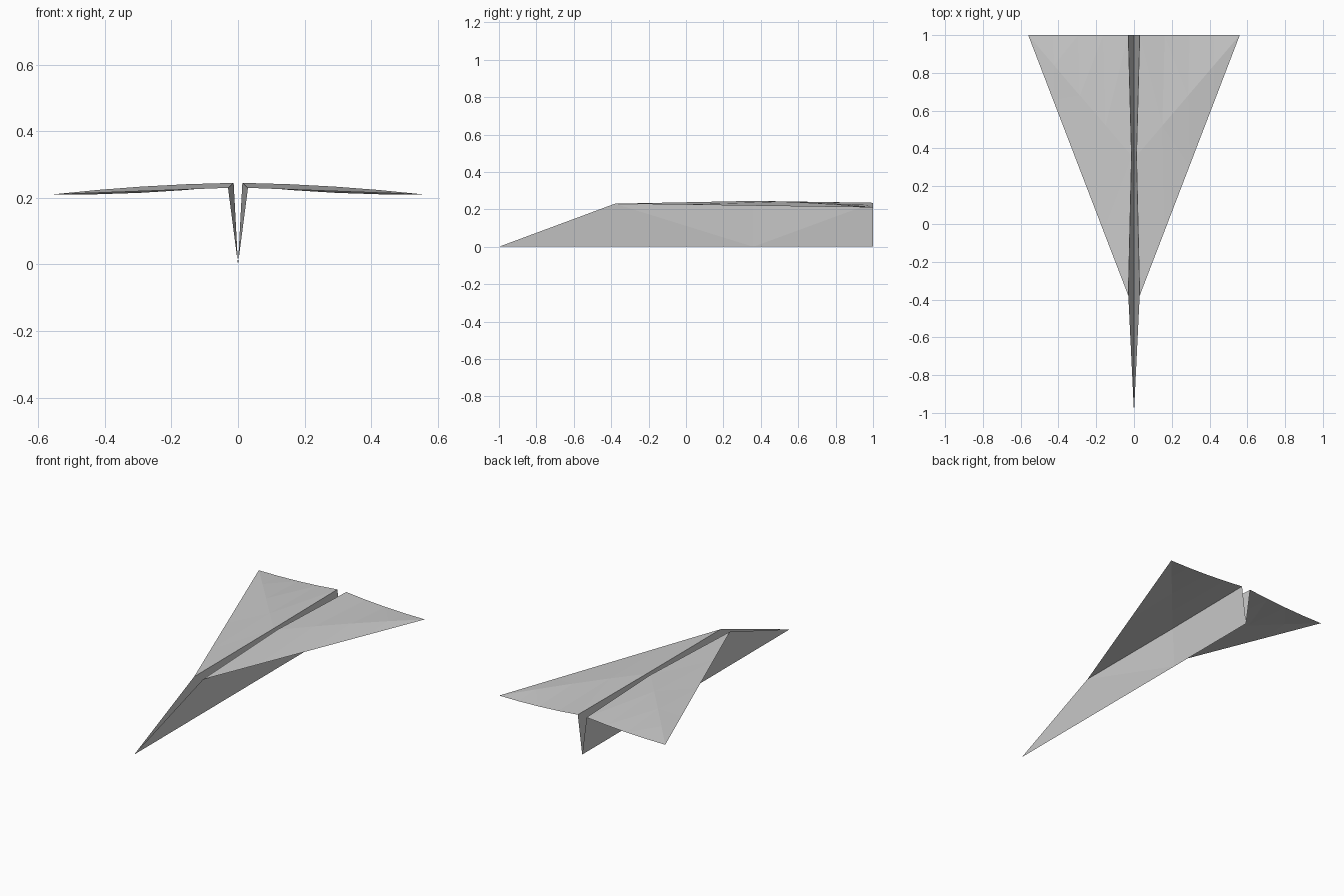
import bpy
import bmesh
from mathutils import Vector

cube = bpy.data.objects.get("Cube")
if cube:
    bpy.data.objects.remove(cube, do_unlink=True)

paper = bpy.data.materials.new("grey_paper")
paper.use_nodes = True
colour = (0.6, 0.6, 0.6, 1)
paper.diffuse_color = colour
paper.node_tree.nodes["Principled BSDF"].inputs["Base Color"].default_value = colour


def bend(a, mid_z, b, steps=4):
    """Points from a to b whose height curves through mid_z halfway."""
    a, b = Vector(a), Vector(b)
    sag = mid_z - (a.z + b.z) / 2
    points = []
    for i in range(steps + 1):
        t = i / steps
        p = a.lerp(b, t)
        p.z += 4 * t * (1 - t) * sag
        points.append(p)
    return points


def folded_part(name, rows):
    """Sheet joining neighbouring rows of points, mirrored across the keel."""
    bm = bmesh.new()
    grid = [[bm.verts.new(p) for p in row] for row in rows]
    for r0, r1 in zip(grid, grid[1:]):
        for i in range(len(r0) - 1):
            bm.faces.new((r0[i], r0[i + 1], r1[i + 1], r1[i]))
    bmesh.ops.remove_doubles(bm, verts=bm.verts, dist=0.0001)
    bmesh.ops.triangulate(bm, faces=bm.faces)
    mesh = bpy.data.meshes.new(name)
    bm.to_mesh(mesh)
    bm.free()
    mesh.materials.append(paper)
    obj = bpy.data.objects.new(name, mesh)
    bpy.context.collection.objects.link(obj)
    mirror = obj.modifiers.new("mirror", 'MIRROR')
    mirror.use_clip = True


# Fold line between body and wing, pinched at the middle crease
front_root = (0.03, -0.38, 0.23)
crease_root = (0.013, 0.36, 0.245)
tail_root = (0.03, 1, 0.235)
tip = (0.56, 1, 0.21)

# Wings: leading edge, diagonal crease and trailing edge meet at the tip
folded_part("wings", [
    bend(front_root, 0.22, tip),
    bend(crease_root, 0.234, tip),
    bend(tail_root, 0.215, tip),
])

# V-shaped body: keel line joined to the fold line
nose = (0, -1, 0)
bm_rows = [
    [(0, -0.38, 0), front_root],
    [(0, 0.36, 0), crease_root],
    [(0, 1, 0), tail_root],
]
folded_part("body", [[row[0] for row in bm_rows][::-1],
                     [row[1] for row in bm_rows][::-1]])

# Pointed nose ahead of the wings
mesh = bpy.data.meshes.new("nose")
mesh.from_pydata([nose, (0, -0.38, 0), front_root], [], [(0, 1, 2)])
mesh.flip_normals()
mesh.materials.append(paper)
nose_part = bpy.data.objects.new("nose", mesh)
bpy.context.collection.objects.link(nose_part)
nose_part.modifiers.new("mirror", 'MIRROR')
